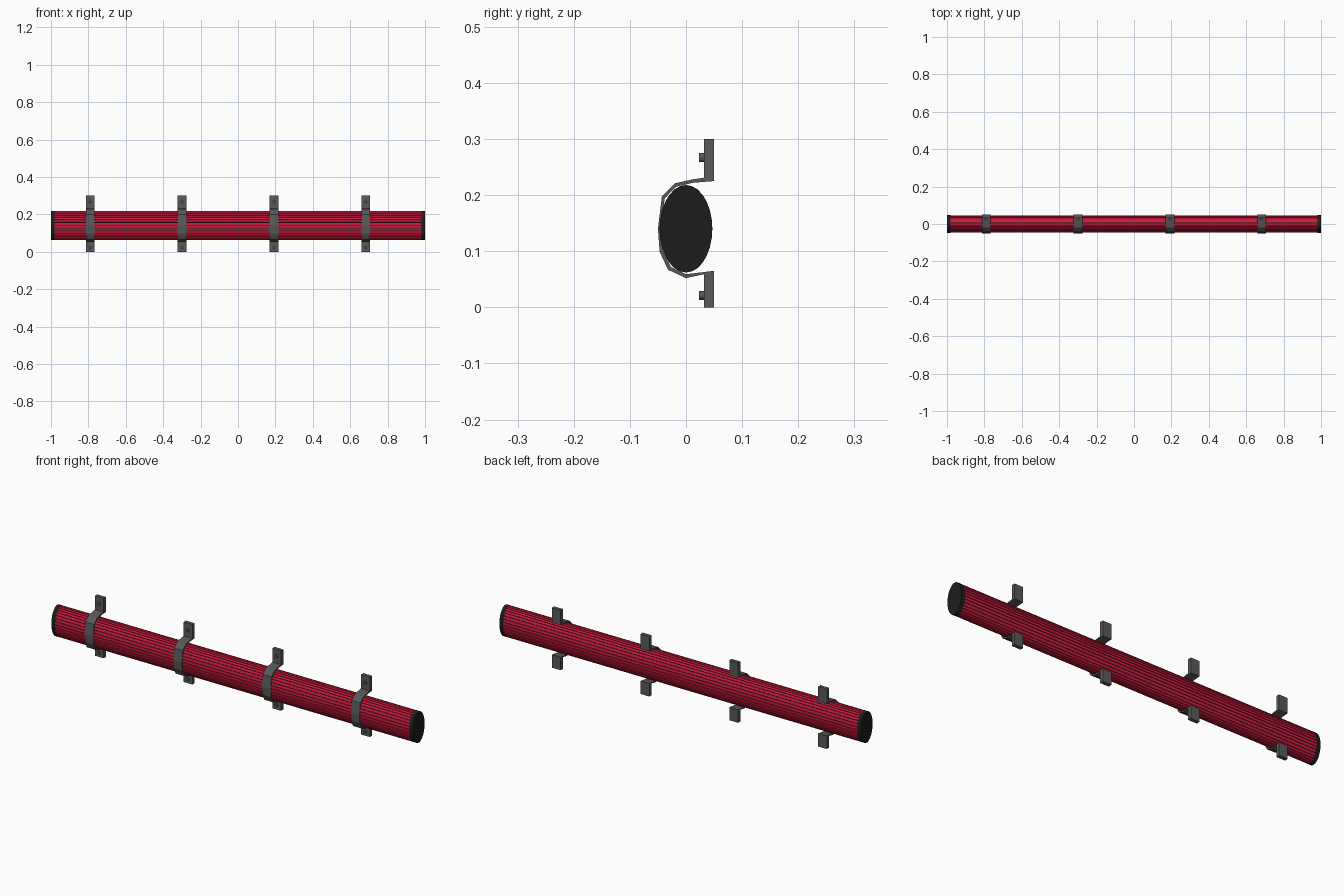
import bpy, bmesh
from math import sin, cos, pi, radians

if "Cube" in bpy.data.objects:
    bpy.data.objects.remove(bpy.data.objects["Cube"])

def material(name, rgb):
    m = bpy.data.materials.new(name)
    m.diffuse_color = (*rgb, 1)
    m.use_nodes = True
    m.node_tree.nodes["Principled BSDF"].inputs["Base Color"].default_value = m.diffuse_color
    return m

RED = material("red", (0.6, 0.01, 0.045))
BLACK = material("black", (0.012, 0.012, 0.012))
STEEL = material("dark_steel", (0.1, 0.1, 0.1))

def extrude_profile(name, pts, x0, x1, mat):
    """Extrude a closed (y, z) outline along x."""
    bm = bmesh.new()
    face = bm.faces.new([bm.verts.new((x0, y, z)) for y, z in pts])
    ext = bmesh.ops.extrude_face_region(bm, geom=[face])
    verts = [v for v in ext["geom"] if isinstance(v, bmesh.types.BMVert)]
    bmesh.ops.translate(bm, verts=verts, vec=(x1 - x0, 0, 0))
    bmesh.ops.recalc_face_normals(bm, faces=bm.faces)
    me = bpy.data.meshes.new(name)
    bm.to_mesh(me)
    bm.free()
    me.materials.append(mat)
    ob = bpy.data.objects.new(name, me)
    bpy.context.collection.objects.link(ob)
    return ob

ZC, RY, RZ = 0.14, 0.047, 0.078

def oval(angle, inset=0.0):
    return ((RY - inset) * cos(angle), ZC + (RZ - inset) * sin(angle))

# Fluted red tube: flat ribs with narrow grooves
RIBS = 32
step = 2 * pi / RIBS
outline = []
for i in range(RIBS):
    for f, inset in ((0.0, 0.004), (0.04, 0.0005), (0.80, 0.0005), (0.84, 0.004)):
        outline.append(oval((i + f) * step, inset))
extrude_profile("ribbed_tube", outline, -0.985, 0.985, RED)

# Black core showing in the grooves
extrude_profile("groove_core", [oval(i * step, 0.003) for i in range(RIBS)],
                -0.984, 0.984, BLACK)

# End caps
cap = [oval(i * 2 * pi / 28) for i in range(28)]
for side, a, b in (("left", -1, -0.98), ("right", 0.98, 1)):
    extrude_profile(side + "_end_cap", cap, a, b, BLACK)

# Wall clamps: strap with a mounting flange above and below, plus bolts
STRAP = [(0.05, 0.3), (0.032, 0.3), (0.032, 0.231), (0.012, 0.228),
         (-0.02, 0.221), (-0.043, 0.198), (-0.05, 0.14), (-0.047, 0.099),
         (-0.032, 0.067), (0, 0.052), (0.032, 0.059), (0.032, 0), (0.05, 0),
         (0.05, 0.065), (0, 0.059), (-0.027, 0.072), (-0.041, 0.101),
         (-0.0445, 0.14), (-0.038, 0.194), (-0.018, 0.215), (0.013, 0.222),
         (0.05, 0.225)]
for n in range(4):
    x = -0.79 + 0.491 * n
    strap = extrude_profile(f"clamp_{n + 1}", STRAP, x - 0.024, x + 0.024, STEEL)
    for label, z in (("upper", 0.267), ("lower", 0.0215)):
        bpy.ops.mesh.primitive_cylinder_add(vertices=12, radius=0.008, depth=0.014,
                                            location=(x, 0.03, z),
                                            rotation=(radians(90), 0, 0))
        bolt = bpy.context.object
        bolt.name = f"{label}_bolt_{n + 1}"
        bolt.data.materials.append(STEEL)
